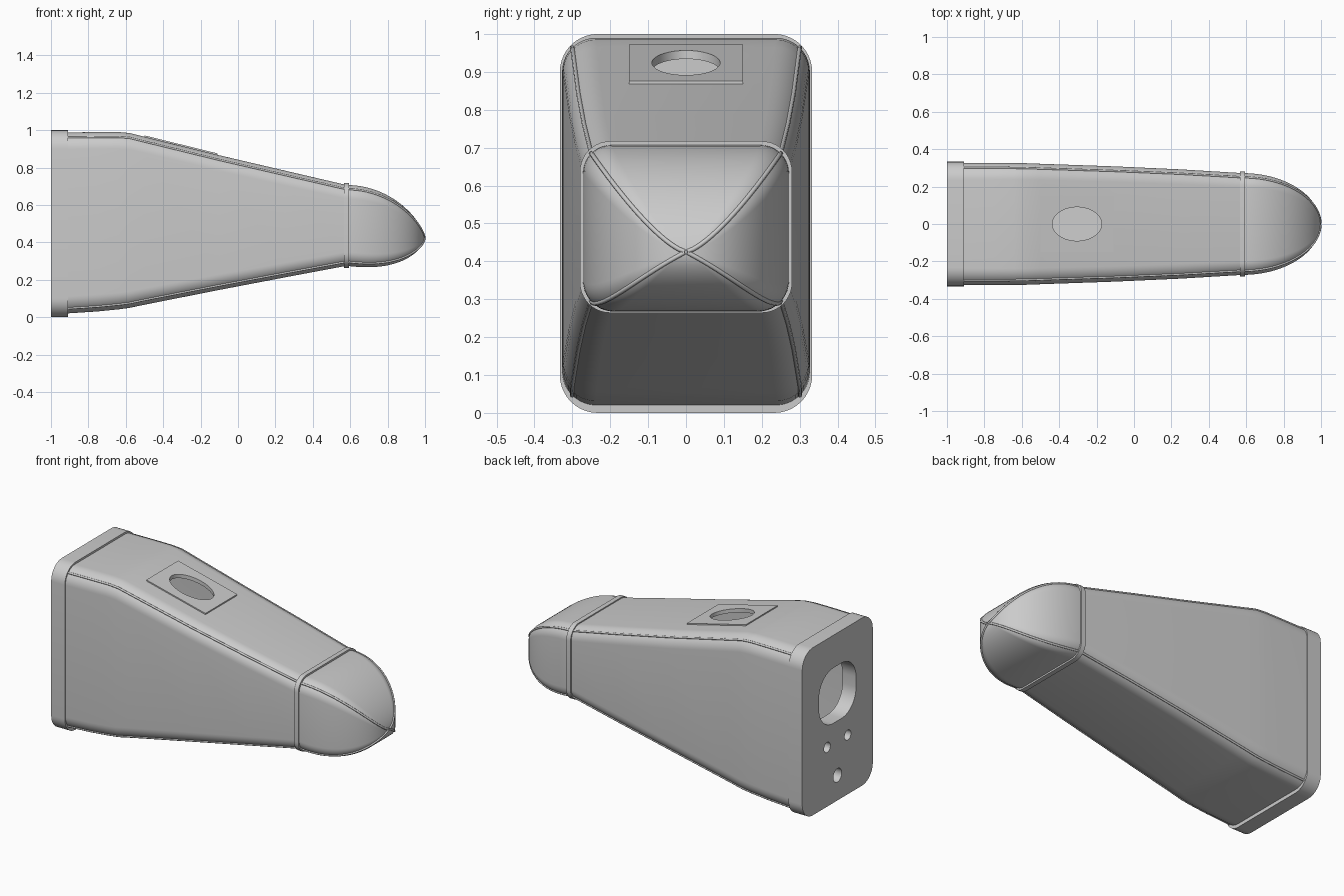
import bpy, bmesh
from math import sin, cos, pi, radians

if "Cube" in bpy.data.objects:
    bpy.data.objects.remove(bpy.data.objects["Cube"])

SEG = 10  # segments per rounded corner


def section(x, w, zb, zt, r, y=0.0):
    """Rounded rectangle in the YZ plane."""
    r = min(r, w, (zt - zb) / 2)
    pts = []
    for k, (cy, cz) in enumerate(((w - r, zt - r), (r - w, zt - r),
                                  (r - w, zb + r), (w - r, zb + r))):
        for i in range(SEG + 1):
            a = (k + i / SEG) * pi / 2
            pts.append((x, y + cy + r * cos(a), cz + r * sin(a)))
    return pts


def finish(ob, angle=35):
    bpy.ops.object.select_all(action='DESELECT')
    ob.select_set(True)
    bpy.context.view_layer.objects.active = ob
    bpy.ops.object.shade_smooth_by_angle(angle=radians(angle))


def loft(name, sections, cap_start=True, cap_end=True):
    bm = bmesh.new()
    rings = [[bm.verts.new(p) for p in s] for s in sections]
    n = len(rings[0])
    for a, b in zip(rings, rings[1:]):
        for i in range(n):
            bm.faces.new((a[i], a[(i + 1) % n], b[(i + 1) % n], b[i]))
    if cap_start:
        bm.faces.new(rings[0])
    if cap_end:
        bm.faces.new(rings[-1])
    bmesh.ops.remove_doubles(bm, verts=bm.verts, dist=1e-5)
    bmesh.ops.recalc_face_normals(bm, faces=bm.faces)
    me = bpy.data.meshes.new(name)
    bm.to_mesh(me)
    bm.free()
    ob = bpy.data.objects.new(name, me)
    bpy.context.collection.objects.link(ob)
    return ob


def apply_mod(ob, kind, **settings):
    bpy.context.view_layer.objects.active = ob
    m = ob.modifiers.new(kind.title(), kind)
    for key, value in settings.items():
        setattr(m, key, value)
    bpy.ops.object.modifier_apply(modifier=m.name)


def cut(ob, cutter):
    apply_mod(ob, 'BOOLEAN', operation='DIFFERENCE', solver='EXACT', object=cutter)


# Station tables: x, half width, bottom, top, corner radius
body_stations = [(-0.92, .327, .020, .988, .090), (-0.75, .327, .031, .990, .090),
                 (-0.64, .326, .042, .990, .089), (-0.58, .325, .050, .985, .088),
                 (-0.50, .322, .067, .965, .087), (-0.10, .308, .146, .866, .083),
                 (0.25, .292, .213, .784, .079), (0.58, .272, .275, .707, .075)]
nose_stations = []
for i in range(25):
    a = radians(89.2) * i / 24
    c, s = cos(a), sin(a)
    nose_stations.append((.58 + .417 * s, .272 * c,
                          .425 - .15 * c * (1 + .35 * s * c),
                          .425 + .282 * c ** 1.35, .075 * c))

# Hollow tapered body and rounded nose
body = loft("body_shell", [section(*s) for s in body_stations], False, False)
apply_mod(body, 'SOLIDIFY', thickness=.015, offset=-1)
nose = loft("nose_cap", [section(*s) for s in nose_stations], False, True)

# Sloped top patch
patch = loft("top_patch", [
    [(x, y, z + d) for y, d in ((-.15, 0), (.15, 0), (.15, -.02), (-.15, -.02))]
    for x, z in ((-.50, .972), (-.11, .876))])

# Oval opening through patch and body
bpy.ops.mesh.primitive_cylinder_add(vertices=64, radius=1, depth=.4,
                                    location=(-.305, 0, .92))
oval = bpy.context.object
oval.name = "oval_cutter"
oval.scale = (.132, .09, 1)
bpy.context.view_layer.update()
for part in (body, patch):
    cut(part, oval)
bpy.data.objects.remove(oval)

# Back plate with its four openings
plate = loft("back_plate", [section(x, .333, 0, 1, .10) for x in (-1, -.91)])
for y, z, w, h, r in ((0, .64, .175, .165, .135), (.097, .353, .03, .03, .03),
                      (-.097, .353, .03, .03, .03), (0, .15, .04, .04, .04)):
    hole = loft("hole_cutter", [section(x, w, z - h, z + h, r, y) for x in (-1.1, -.8)])
    cut(plate, hole)
    bpy.data.objects.remove(hole)

# Band covering the joint between body and nose
band = loft("nose_band", [section(x, .28, .264, .717, .08) for x in (.566, .594)])

for part in (body, nose, patch, plate, band):
    finish(part)

# Seam beads along the four rounded corners, meeting at the nose tip
for k, name in enumerate(("top_back", "top_front", "bottom_front", "bottom_back")):
    path = [section(*s)[k * (SEG + 1) + SEG // 2]
            for s in body_stations[:-1] + nose_stations]
    cu = bpy.data.curves.new("seam_" + name, 'CURVE')
    cu.dimensions = '3D'
    cu.bevel_depth = .006
    cu.bevel_resolution = 2
    cu.use_fill_caps = True
    sp = cu.splines.new('POLY')
    sp.points.add(len(path) - 1)
    for p, co in zip(sp.points, path):
        p.co = (*co, 1)
    ob = bpy.data.objects.new("seam_" + name, cu)
    bpy.context.collection.objects.link(ob)
    bpy.ops.object.select_all(action='DESELECT')
    ob.select_set(True)
    bpy.context.view_layer.objects.active = ob
    bpy.ops.object.convert(target='MESH')
    finish(bpy.context.object, 50)
